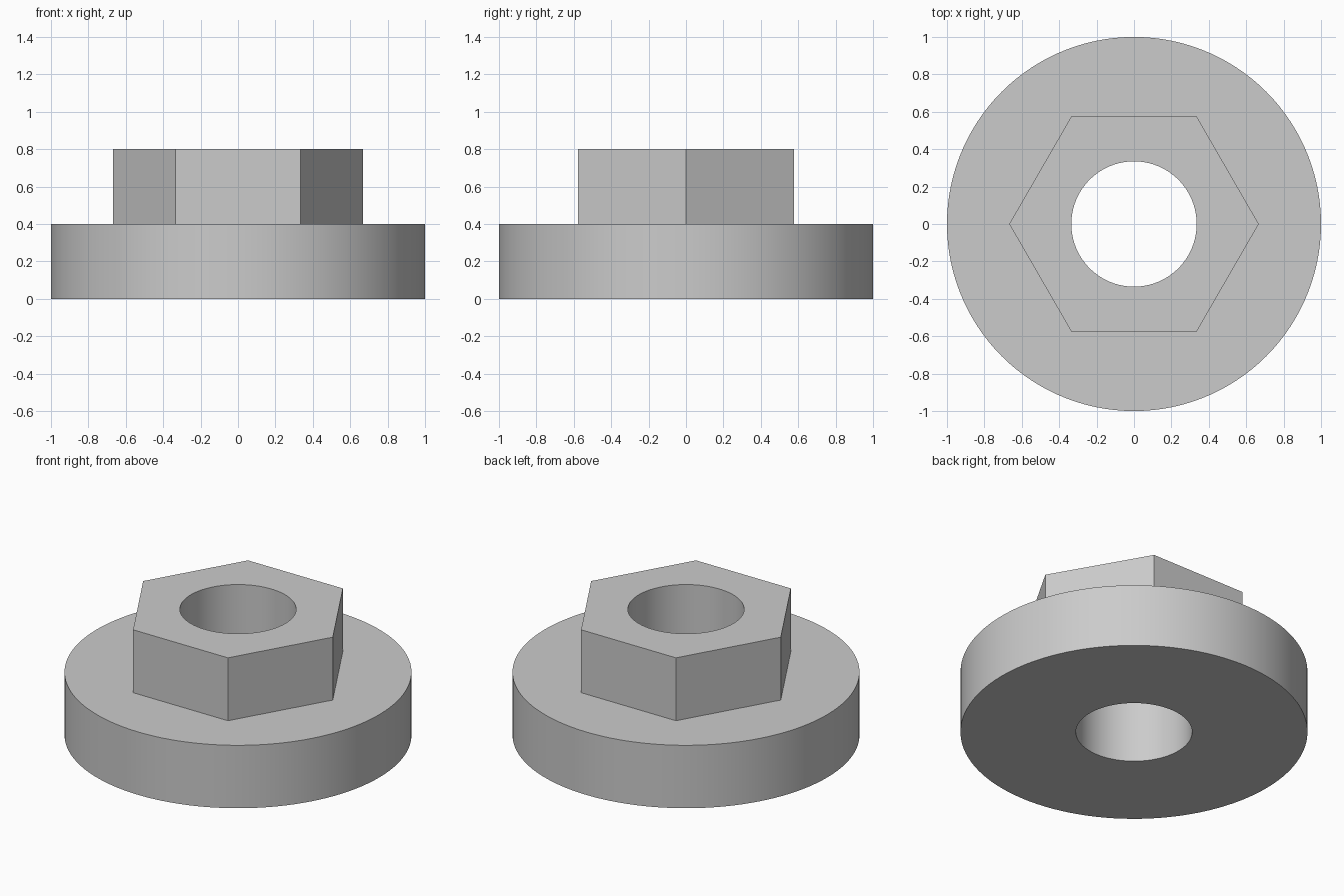
import bpy
import bmesh
from math import cos, sin, pi

cube = bpy.data.objects.get("Cube")
if cube:
    bpy.data.objects.remove(cube, do_unlink=True)

SEGMENTS = 120            # a multiple of six, so the hexagon corners are exact
FLANGE_RADIUS, HEX_RADIUS, BORE_RADIUS = 1.0, 0.667, 0.335
FLANGE_TOP, NUT_TOP = 0.4, 0.8


def hexagon(radius, angle):
    """Distance from the centre to a hexagon side at this angle."""
    return radius * cos(pi / 6) / cos(angle % (pi / 3) - pi / 6)


def circle(radius, angle):
    return radius


# Steel colour
steel = bpy.data.materials.new("steel_grey")
steel.use_nodes = True
colour = (0.6, 0.6, 0.6, 1.0)
steel.diffuse_color = colour
steel.node_tree.nodes["Principled BSDF"].inputs["Base Color"].default_value = colour

# Closed section: flange wall, flange top, hexagon wall, nut top, bore, underside
section = [
    (circle, FLANGE_RADIUS, 0),
    (circle, FLANGE_RADIUS, FLANGE_TOP),
    (hexagon, HEX_RADIUS, FLANGE_TOP),
    (hexagon, HEX_RADIUS, NUT_TOP),
    (circle, BORE_RADIUS, NUT_TOP),
    (circle, BORE_RADIUS, 0),
]

bm = bmesh.new()
rings = []
for shape, radius, z in section:
    ring = []
    for i in range(SEGMENTS):
        a = 2 * pi * i / SEGMENTS
        r = shape(radius, a)
        ring.append(bm.verts.new((r * cos(a), r * sin(a), z)))
    rings.append(ring)

for k, lower in enumerate(rings):
    upper = rings[(k + 1) % len(rings)]
    for i in range(SEGMENTS):
        j = (i + 1) % SEGMENTS
        bm.faces.new((lower[i], lower[j], upper[j], upper[i]))
bmesh.ops.recalc_face_normals(bm, faces=bm.faces)

# Flanged hexagonal nut
mesh = bpy.data.meshes.new("flange_nut")
bm.to_mesh(mesh)
bm.free()
mesh.materials.append(steel)
nut = bpy.data.objects.new("flange_nut", mesh)
bpy.context.collection.objects.link(nut)

# Smooth round walls, sharp edges
bpy.ops.object.select_all(action='DESELECT')
nut.select_set(True)
bpy.context.view_layer.objects.active = nut
bpy.ops.object.shade_smooth_by_angle(angle=pi / 6)
